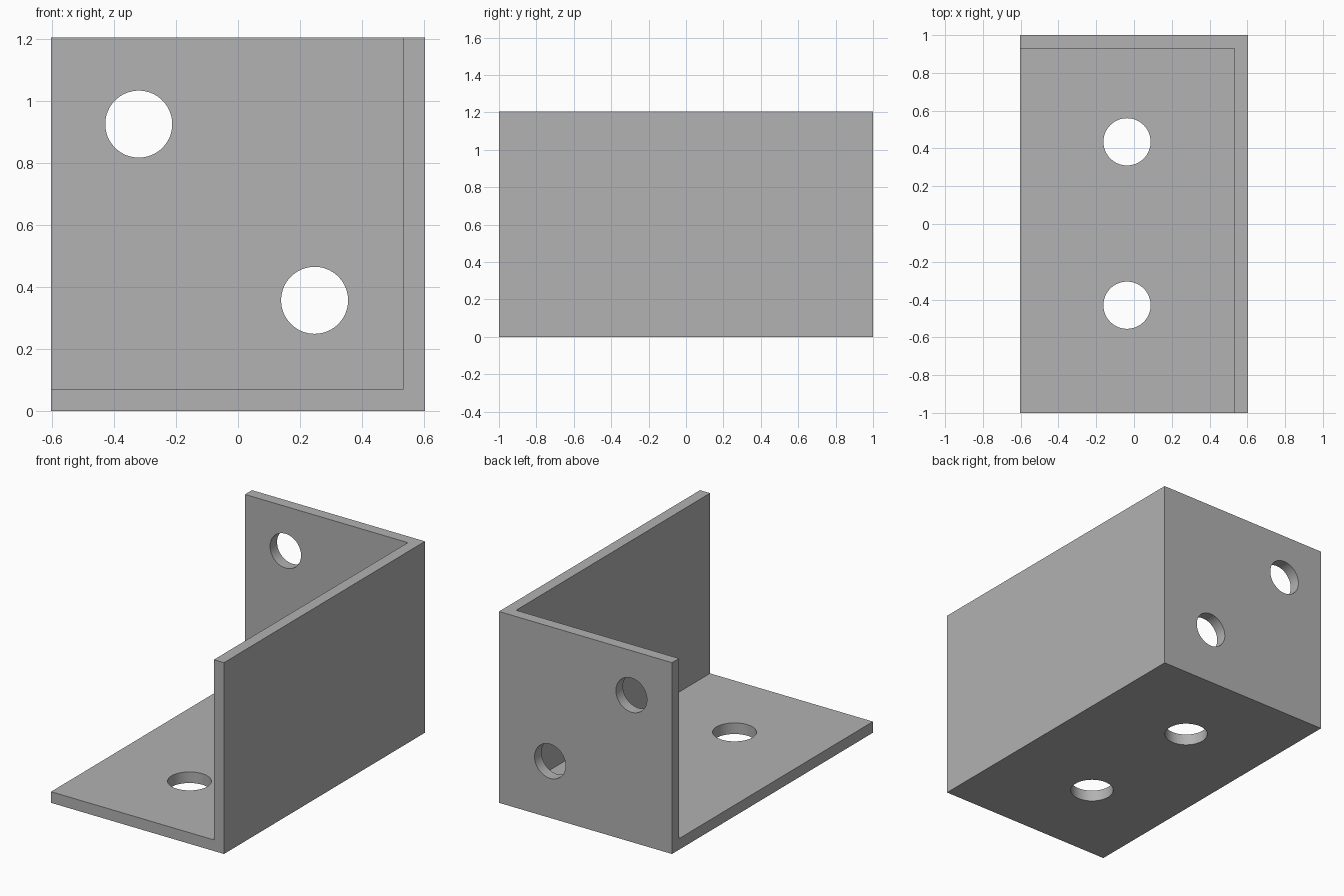
import bpy
import math

W, D, H, T = 1.205, 2.0, 1.205, 0.07   # width, depth, height, wall thickness

if "Cube" in bpy.data.objects:
    bpy.data.objects.remove(bpy.data.objects["Cube"], do_unlink=True)

steel = bpy.data.materials.new("grey_steel")
steel.use_nodes = True
GREY = (0.445, 0.445, 0.445, 1)
steel.diffuse_color = GREY
steel.node_tree.nodes["Principled BSDF"].inputs["Base Color"].default_value = GREY


def box(name, low, high):
    centre = [(a + b) / 2 for a, b in zip(low, high)]
    bpy.ops.mesh.primitive_cube_add(size=1, location=centre)
    obj = bpy.context.object
    obj.name = name
    obj.scale = [b - a for a, b in zip(low, high)]
    bpy.ops.object.transform_apply(location=True, rotation=True, scale=True)
    return obj


def drill(name, centre, radius, rotation=(0, 0, 0)):
    bpy.ops.mesh.primitive_cylinder_add(
        vertices=64, radius=radius, depth=4 * T, location=centre, rotation=rotation)
    obj = bpy.context.object
    obj.name = name
    return obj


# Solid block that becomes the three-walled bracket
bracket = box("corner_bracket", (-W / 2, -D / 2, 0), (W / 2, D / 2, H))
bracket.data.materials.append(steel)

# Hollow leaving the floor, left wall and back wall
cutters = [box("hollow_cutter", (-W, -D, T), (W / 2 - T, D / 2 - T, 2 * H))]

# Floor holes
for y in (-0.43, 0.435):
    cutters.append(drill("floor_hole_cutter", (-0.037, y, T / 2), 0.125))

# Back wall holes
for x, z in ((-0.32, 0.925), (0.247, 0.357)):
    cutters.append(drill("back_hole_cutter", (x, D / 2 - T / 2, z), 0.108,
                         (math.pi / 2, 0, 0)))

# Cut everything and discard the cutters
bpy.ops.object.select_all(action="DESELECT")
bpy.context.view_layer.objects.active = bracket
bracket.select_set(True)
for cutter in cutters:
    cutter.hide_render = True
    cut = bracket.modifiers.new("cut", "BOOLEAN")
    cut.operation = "DIFFERENCE"
    cut.solver = "EXACT"
    cut.object = cutter
    bpy.ops.object.modifier_apply(modifier=cut.name)
    bpy.data.objects.remove(cutter, do_unlink=True)

# Round hole walls, crisp edges
bpy.ops.object.shade_smooth_by_angle(angle=math.radians(30))
